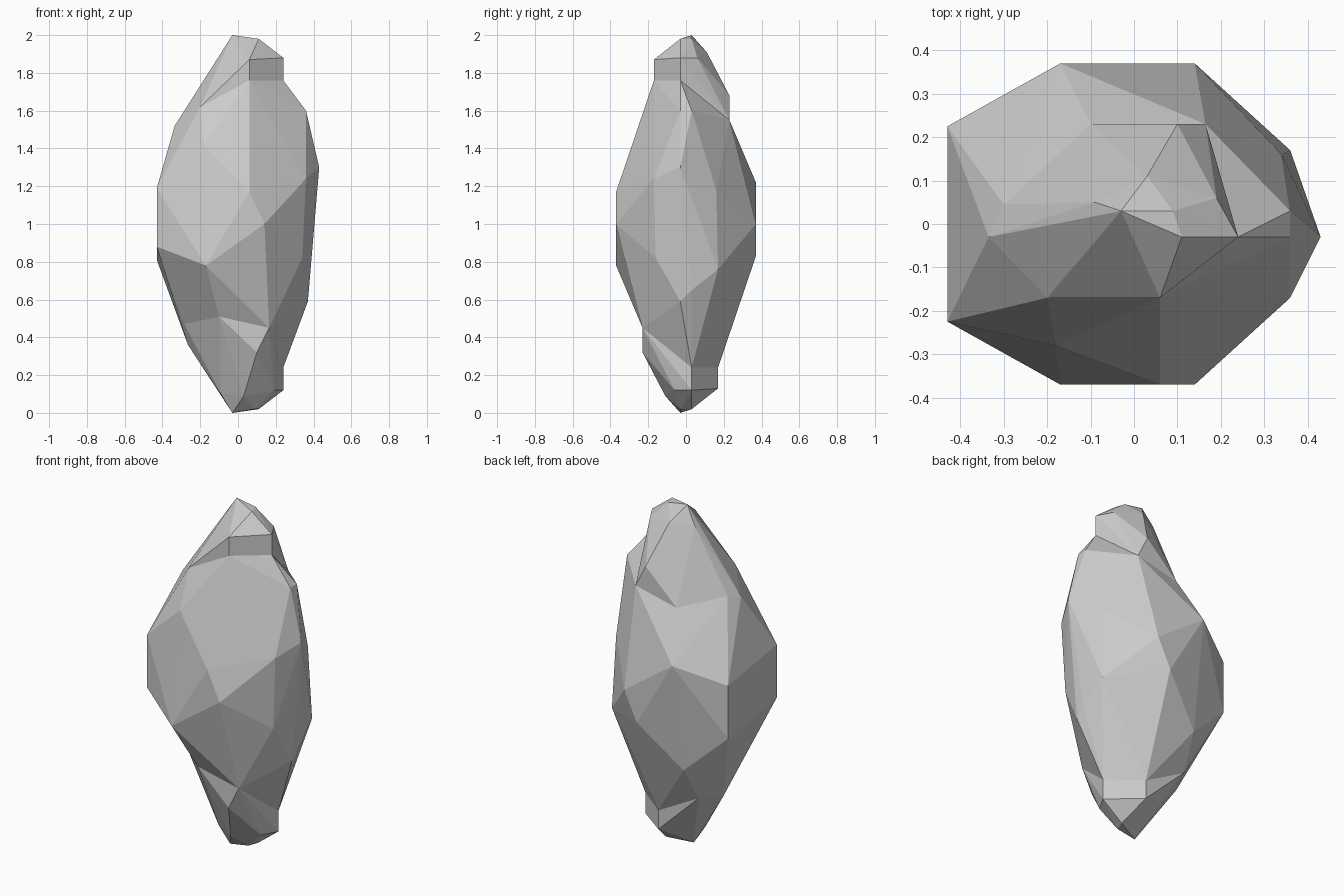
import bpy, bmesh

if "Cube" in bpy.data.objects:
    bpy.data.objects.remove(bpy.data.objects["Cube"])


def turn(pts):
    """Half turn about the horizontal x axis through mid height."""
    return [(x, -y, 2 - z) for x, y, z in pts]


def hull(name, pts):
    """Closed faceted stone chunk wrapped around a few corner points."""
    bm = bmesh.new()
    for p in pts:
        bm.verts.new(p)
    res = bmesh.ops.convex_hull(bm, input=bm.verts[:])
    loose = {g for g in res["geom_interior"] + res["geom_unused"]
             if isinstance(g, bmesh.types.BMVert)}
    bmesh.ops.delete(bm, geom=list(loose), context='VERTS')
    bmesh.ops.recalc_face_normals(bm, faces=bm.faces[:])
    me = bpy.data.meshes.new(name)
    bm.to_mesh(me)
    bm.free()
    ob = bpy.data.objects.new(name, me)
    bpy.context.collection.objects.link(ob)
    return ob


# belly corners on the front; the back is the same set half turned
belly = [(-.43, -.225, 1.19), (-.43, -.225, .88), (-.17, -.37, .78),
         (.06, -.37, 1.17), (.14, -.37, 1.0), (-.18, -.28, 1.42),
         (.36, -.17, 1.24), (.28, -.17, 1.33), (.34, -.16, .82),
         (.37, -.03, .59)]
# right-hand ridge, only on the upper half
ridge = [(.43, -.03, 1.30), (.36, -.03, 1.60), (.36, .03, 1.60), (.375, .03, .65)]
# where the belly meets each cap
collar = [(.06, -.17, 1.76), (.24, -.03, 1.76), (-.20, -.17, 1.62),
          (-.10, .23, 1.49), (.165, .23, 1.55)]
# stepped cap with its pointed tip
cap = [(.06, -.17, 1.87), (.24, -.03, 1.88), (.11, -.03, 1.98), (.09, .03, 1.98),
       (-.03, .03, 2.0), (0, -.03, 1.91), (.10, .23, 1.68), (.03, .11, 1.91),
       (-.09, .05, 1.90), (.19, .06, 1.88)]
# left shoulders, slightly different at each end
top_left = [(-.335, -.03, 1.52), (-.30, .045, 1.54)]
low_left = [(-.265, .03, .36), (-.285, -.045, .47)]

body = hull("rock_shard", belly + turn(belly) + ridge + collar + turn(collar)
            + top_left + low_left)
ends = [hull("top_cap", cap + collar + top_left),
        hull("bottom_cap", turn(cap + collar) + low_left)]

# fuse the caps with the belly
for end in ends:
    mod = body.modifiers.new("fuse_" + end.name, 'BOOLEAN')
    mod.operation = 'UNION'
    mod.solver = 'EXACT'
    mod.object = end
bpy.context.view_layer.update()
deps = bpy.context.evaluated_depsgraph_get()
fused = bpy.data.meshes.new_from_object(body.evaluated_get(deps))
body.modifiers.clear()
body.data = fused
for end in ends:
    bpy.data.objects.remove(end, do_unlink=True)
